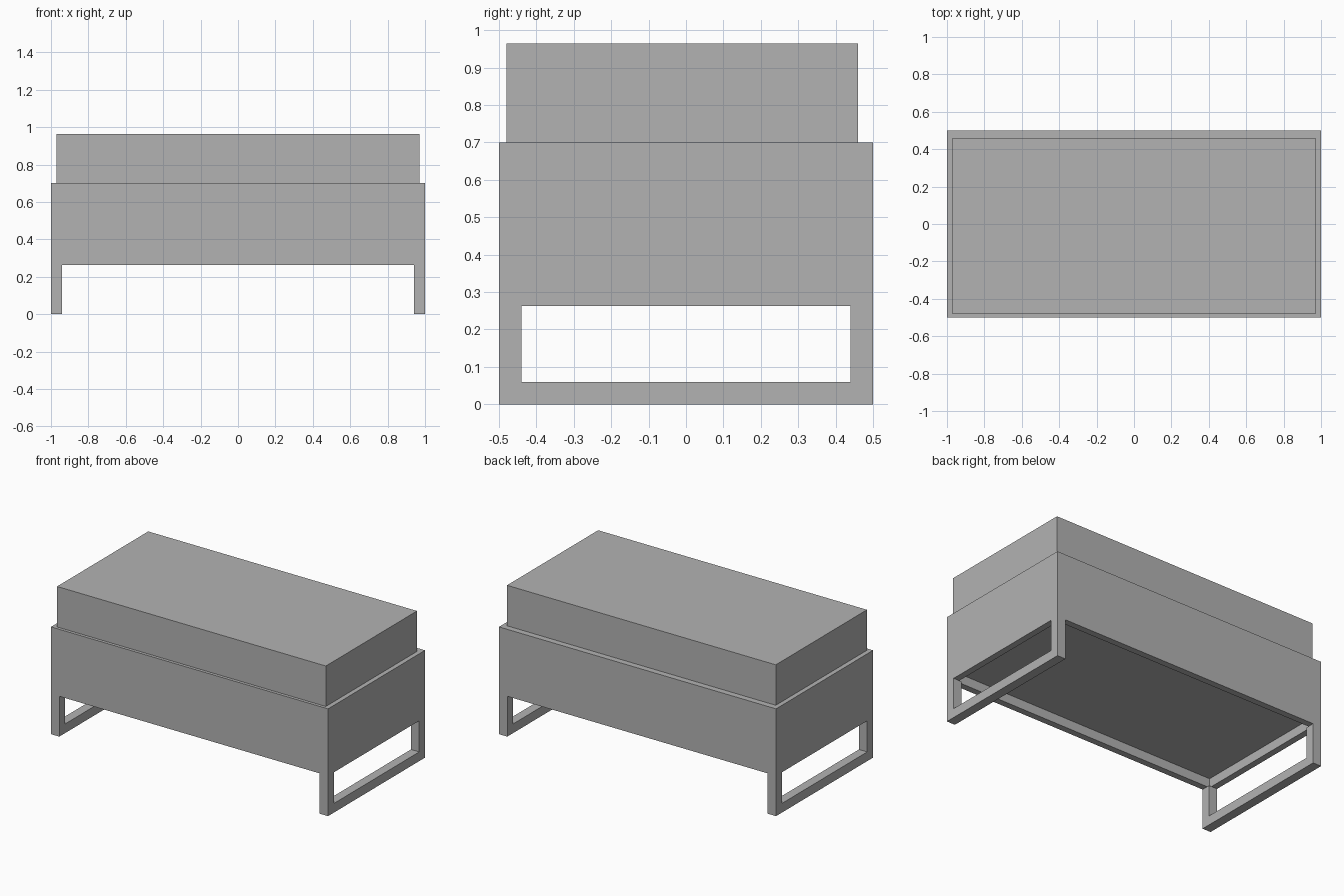
import bpy
import bmesh

if "Cube" in bpy.data.objects:
    bpy.data.objects.remove(bpy.data.objects["Cube"], do_unlink=True)

HALF_X, HALF_Y = 1.0, 0.5
BAR = 0.06            # thickness of the frame bars
UNDERSIDE, SEAT = 0.263, 0.70
TOP = 0.964

grey = bpy.data.materials.new("plain_grey")
grey.use_nodes = True
grey.diffuse_color = (0.45, 0.45, 0.45, 1)
grey.node_tree.nodes["Principled BSDF"].inputs["Base Color"].default_value = grey.diffuse_color


def add_object(name, bm):
    bmesh.ops.recalc_face_normals(bm, faces=bm.faces)
    mesh = bpy.data.meshes.new(name)
    bm.to_mesh(mesh)
    bm.free()
    mesh.materials.append(grey)
    obj = bpy.data.objects.new(name, mesh)
    bpy.context.collection.objects.link(obj)
    return obj


def block(low, high):
    bm = bmesh.new()
    bmesh.ops.create_cube(bm, size=1)
    for v in bm.verts:
        v.co = [h if c > 0 else l for c, l, h in zip(v.co, low, high)]
    return bm


# Body: a box whose underside is recessed inside a rim
bm = block((-HALF_X, -HALF_Y, UNDERSIDE), (HALF_X, HALF_Y, SEAT))
bm.normal_update()
bottom = min(bm.faces, key=lambda f: f.calc_center_median().z)
bmesh.ops.inset_region(bm, faces=[bottom], thickness=BAR)
recess = bmesh.ops.extrude_face_region(bm, geom=[bottom])
bmesh.ops.translate(bm, vec=(0, 0, BAR), verts=[g for g in recess["geom"] if isinstance(g, bmesh.types.BMVert)])
if bottom.is_valid:
    bmesh.ops.delete(bm, geom=[bottom], context="FACES_ONLY")
add_object("body", bm)

# Cushion: sits slightly forward on the body
add_object("cushion", block((-0.97, -0.48, SEAT), (0.97, 0.46, TOP)))

# Leg frames: a U-shaped bar profile at each end
inner = HALF_Y - BAR
profile = [(-HALF_Y, 0), (HALF_Y, 0), (HALF_Y, UNDERSIDE), (inner, UNDERSIDE),
           (inner, BAR), (-inner, BAR), (-inner, UNDERSIDE), (-HALF_Y, UNDERSIDE)]
for name, x in (("left_leg_frame", HALF_X - BAR), ("right_leg_frame", -HALF_X)):
    bm = bmesh.new()
    face = bm.faces.new([bm.verts.new((x, y, z)) for y, z in profile])
    side = bmesh.ops.extrude_face_region(bm, geom=[face])
    bmesh.ops.translate(bm, vec=(BAR, 0, 0), verts=[g for g in side["geom"] if isinstance(g, bmesh.types.BMVert)])
    add_object(name, bm)
